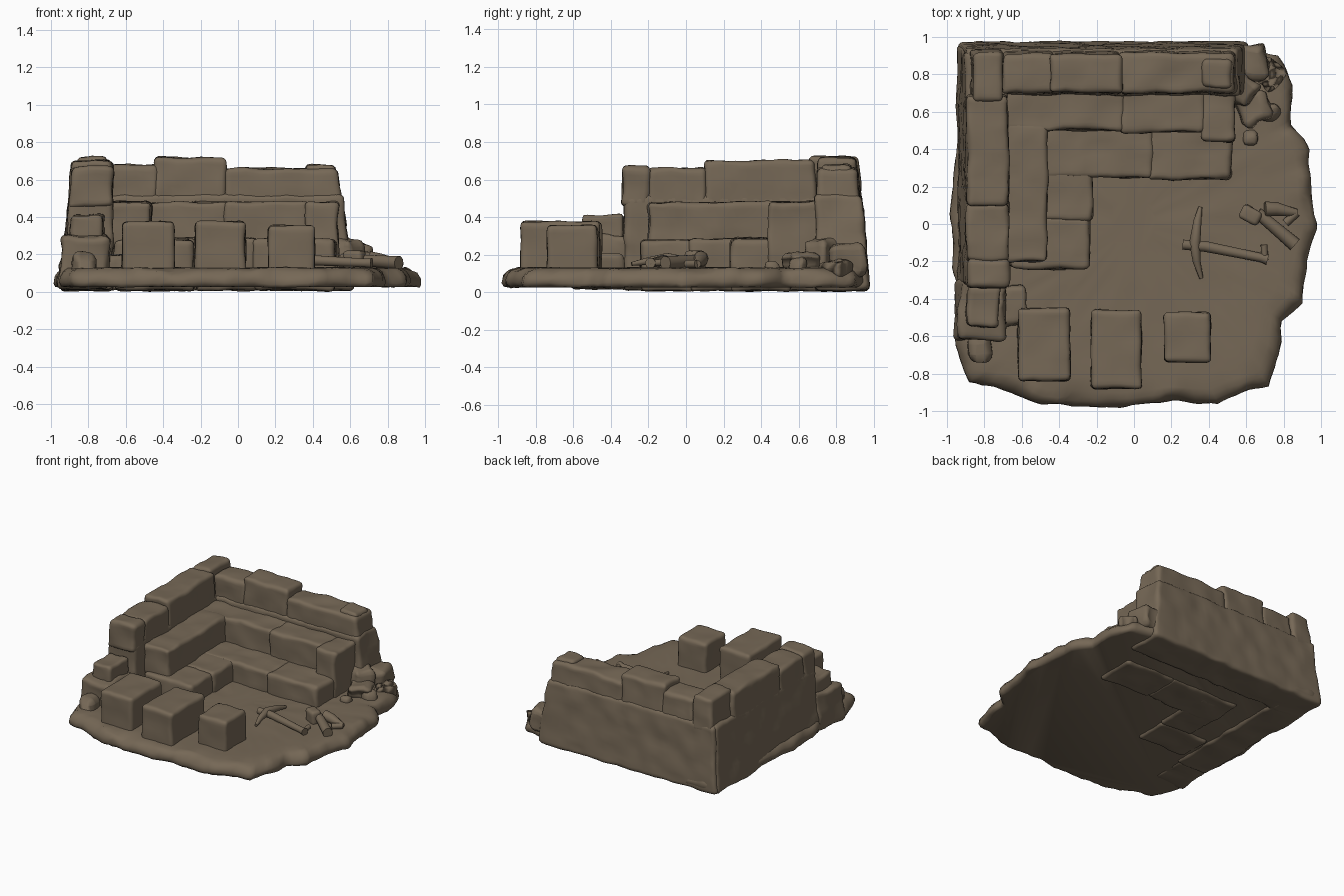
import bpy, bmesh, math
from mathutils import Vector, noise

old = bpy.data.objects.get("Cube")
if old:
    bpy.data.objects.remove(old, do_unlink=True)

stone_mat = bpy.data.materials.new("brown stone")
stone_mat.use_nodes = True
COLOR = (0.18, 0.138, 0.093, 1)
stone_mat.diffuse_color = COLOR
bsdf = next(n for n in stone_mat.node_tree.nodes if n.type == 'BSDF_PRINCIPLED')
bsdf.inputs["Base Color"].default_value = COLOR
bsdf.inputs["Roughness"].default_value = 0.9


def finish(name, bm):
    bmesh.ops.recalc_face_normals(bm, faces=bm.faces[:])
    for f in bm.faces:
        f.smooth = True
    me = bpy.data.meshes.new(name)
    bm.to_mesh(me)
    bm.free()
    me.materials.append(stone_mat)
    ob = bpy.data.objects.new(name, me)
    bpy.context.scene.collection.objects.link(ob)
    return ob


def wobble(co, amp):
    """Weathered surface: broad lumps plus fine chips."""
    return (noise.noise_vector(co * 7) + noise.noise_vector(co * 17) * 0.5) * amp


def batter(co):
    """Spread the outer faces of the wall toward its foot."""
    drop = max(0, 0.68 - co.z) / 0.68
    if co.x < -0.8:
        co.x -= 0.06 * drop
    if co.x > 0.45:
        co.x += 0.08 * drop
    if co.y > 0.85:
        co.y += 0.06 * drop


def block(name, x, y, z, r=0.025, amp=0.012, lean=False, turn=0):
    """Rounded, worn stone filling the given x, y and z ranges."""
    bm = bmesh.new()
    bmesh.ops.create_cube(bm, size=1)
    mid = Vector((sum(x), sum(y), sum(z))) / 2
    size = Vector((x[1] - x[0], y[1] - y[0], z[1] - z[0]))
    for v in bm.verts:
        v.co = v.co * size
    bmesh.ops.bevel(bm, geom=bm.edges[:], offset=r, segments=3,
                    profile=0.5, affect='EDGES')
    for axis in range(3):
        n = max(2, round(size[axis] / 0.04))
        normal = Vector((axis == 0, axis == 1, axis == 2))
        for i in range(1, n):
            geom = bm.verts[:] + bm.edges[:] + bm.faces[:]
            bmesh.ops.bisect_plane(bm, geom=geom, plane_no=normal,
                                   plane_co=normal * size[axis] * (i / n - 0.5))
    c, s = math.cos(turn), math.sin(turn)
    for v in bm.verts:
        px, py, pz = v.co
        v.co = mid + Vector((px * c - py * s, px * s + py * c, pz))
        if lean:
            batter(v.co)
        v.co += wobble(v.co, amp)
        v.co.z = max(v.co.z, 0)
    return finish(name, bm)


def rod(name, points, width):
    """Tapered round bar; each point is x, y, z, relative thickness."""
    cu = bpy.data.curves.new(name, 'CURVE')
    cu.dimensions = '3D'
    cu.bevel_depth = width
    cu.bevel_resolution = 3
    cu.use_fill_caps = True
    sp = cu.splines.new('POLY')
    sp.points.add(len(points) - 1)
    for p, (px, py, pz, rad) in zip(sp.points, points):
        p.co = (px, py, pz, 1)
        p.radius = rad
    sp.use_smooth = True
    cu.materials.append(stone_mat)
    ob = bpy.data.objects.new(name, cu)
    bpy.context.scene.collection.objects.link(ob)


# Ground slab: ragged outline lofted through a rounded rim and a bumpy top
outline = [(-.9, .97), (-.93, .7), (-.96, .3), (-.99, .05), (-.97, -.2),
           (-.94, -.45), (-.95, -.65), (-.89, -.85), (-.72, -.88), (-.5, -.96),
           (-.08, -.98), (.2, -.95), (.45, -.96), (.55, -.91), (.72, -.86),
           (.78, -.7), (.8, -.52), (.9, -.42), (.93, -.2), (.98, -.02),
           (.95, .2), (.94, .4), (.84, .53), (.85, .75), (.77, .9),
           (.62, .95), (.3, .96), (-.3, .97), (-.84, .98)]
ring = []
for i, a in enumerate(outline):
    a, b = Vector(a), Vector(outline[(i + 1) % len(outline)])
    steps = max(1, round((b - a).length / 0.035))
    ring += [a.lerp(b, k / steps) for k in range(steps)]
rim = [(0.97, 0.025), (0.99, 0.03), (1, 0.05), (0.995, 0.08), (0.975, 0.108),
       (0.95, 0.122), (0.92, 0.128)] + [(0.84 - 0.08 * k, 0.13) for k in range(10)]
bm = bmesh.new()
loops = []
for s, z in rim:
    loop = []
    for p in ring:
        co = Vector((p.x * s, p.y * s, z))
        d = wobble(co, 0.016)
        if s < 0.94:
            d *= 0.35
        if z < 0.03:
            d.z = 0
        loop.append(bm.verts.new(co + d))
    loops.append(loop)
for lo, hi in zip(loops, loops[1:]):
    for i in range(len(ring)):
        j = (i + 1) % len(ring)
        bm.faces.new((lo[i], lo[j], hi[j], hi[i]))
bm.faces.new(loops[-1])
bm.faces.new(loops[0][::-1])
finish("ground_slab", bm)

# Outer wall: leaning body with separate coping stones
block("back_wall_body", (-.88, .54), (.69, .92), (.01, .52), lean=True)
block("left_wall_body", (-.89, -.67), (-.33, .9), (.01, .52), lean=True)
for i, (a, b, top) in enumerate([(-.7, -.43, .68), (-.45, -.07, .72), (-.08, .53, .66)]):
    block(f"back_coping_{i + 1}", (a, b), (.7, .91), (.45, top), lean=True)
for i, (a, b, top) in enumerate([(-.34, -.19, .67), (-.2, .11, .66), (.1, .69, .70)]):
    block(f"left_coping_{i + 1}", (-.89, -.67), (a, b), (.45, top), lean=True)
block("corner_coping", (-.86, -.7), (.66, .92), (.45, .72), lean=True)
block("end_coping", (.36, .52), (.72, .88), (.6, .68), lean=True)

# Two stepped tiers along the inside of the wall
block("upper_step_back_left", (-.7, -.05), (.5, .74), (.24, .48))
block("upper_step_back_middle", (-.07, .38), (.49, .74), (.24, .48))
block("upper_step_back_right", (.36, .535), (.44, .74), (.1, .48))
block("upper_step_left", (-.7, -.465), (-.2, .55), (.24, .48))
block("lower_step_back_left", (-.5, .1), (.25, .56), (.01, .29))
block("lower_step_back_right", (.08, .52), (.24, .56), (.01, .285))
block("lower_step_left_rear", (-.5, -.22), (.02, .5), (.01, .285))
block("lower_step_left_front", (-.66, -.235), (-.24, .04), (.01, .28))

# Broken front end of the left wall
block("broken_wall_base", (-.9, -.69), (-.62, -.3), (.02, .3), amp=.02, lean=True)
block("broken_wall_top", (-.89, -.72), (-.55, -.33), (.2, .41), amp=.018)
block("broken_wall_ledge", (-.72, -.58), (-.54, -.34), (.04, .2), amp=.02)
block("broken_wall_rock", (-.88, -.76), (-.73, -.6), (.08, .21), r=.04, amp=.02)

# Loose cut stones in front
block("cut_stone_left", (-.62, -.34), (-.84, -.45), (.06, .375), amp=.008)
block("cut_stone_middle", (-.23, .04), (-.88, -.46), (.06, .375), amp=.008)
block("cut_stone_right", (.16, .41), (-.74, -.47), (.06, .355), amp=.008)

# Rubble beside the open end of the wall
rubble = [(.61, .87, .09, .25), (.57, .72, .08, .28), (.64, .62, .085, .21),
          (.62, .46, .04, .17), (.73, .8, .07, .17), (.72, .6, .05, .18)]
for i, (cx, cy, h, top) in enumerate(rubble):
    block(f"rubble_{i + 1}", (cx - h, cx + h), (cy - h, cy + h), (.07, top),
          r=.035, amp=.025, turn=i)

# Pickaxe lying on the ground
rod("pickaxe_head", [(.355, .09, .15, .35), (.34, .02, .165, .7), (.325, -.1, .18, 1),
                     (.335, -.2, .165, .7), (.36, -.29, .15, .35)], .03)
rod("pickaxe_handle", [(.26, -.11, .17, 1.1), (.38, -.12, .17, 1.2),
                       (.68, -.18, .155, 1), (.715, -.19, .155, 1.2)], .024)
rod("pickaxe_handle_end", [(.7, -.19, .155, 1), (.695, -.11, .16, 1)], .018)

# Mallet and chisels
block("mallet_head", (.57, .68), (.01, .09), (.11, .22), r=.02, amp=.006, turn=-.5)
rod("mallet_handle", [(.66, .06, .17, .9), (.86, -.11, .155, 1.1)], .034)
rod("chisel_long", [(.7, .08, .18, 1.6), (.76, .08, .17, 1.5), (.87, .06, .15, .8)], .025)
rod("chisel_short", [(.87, .06, .15, 1), (.81, .005, .15, 1)], .022)
